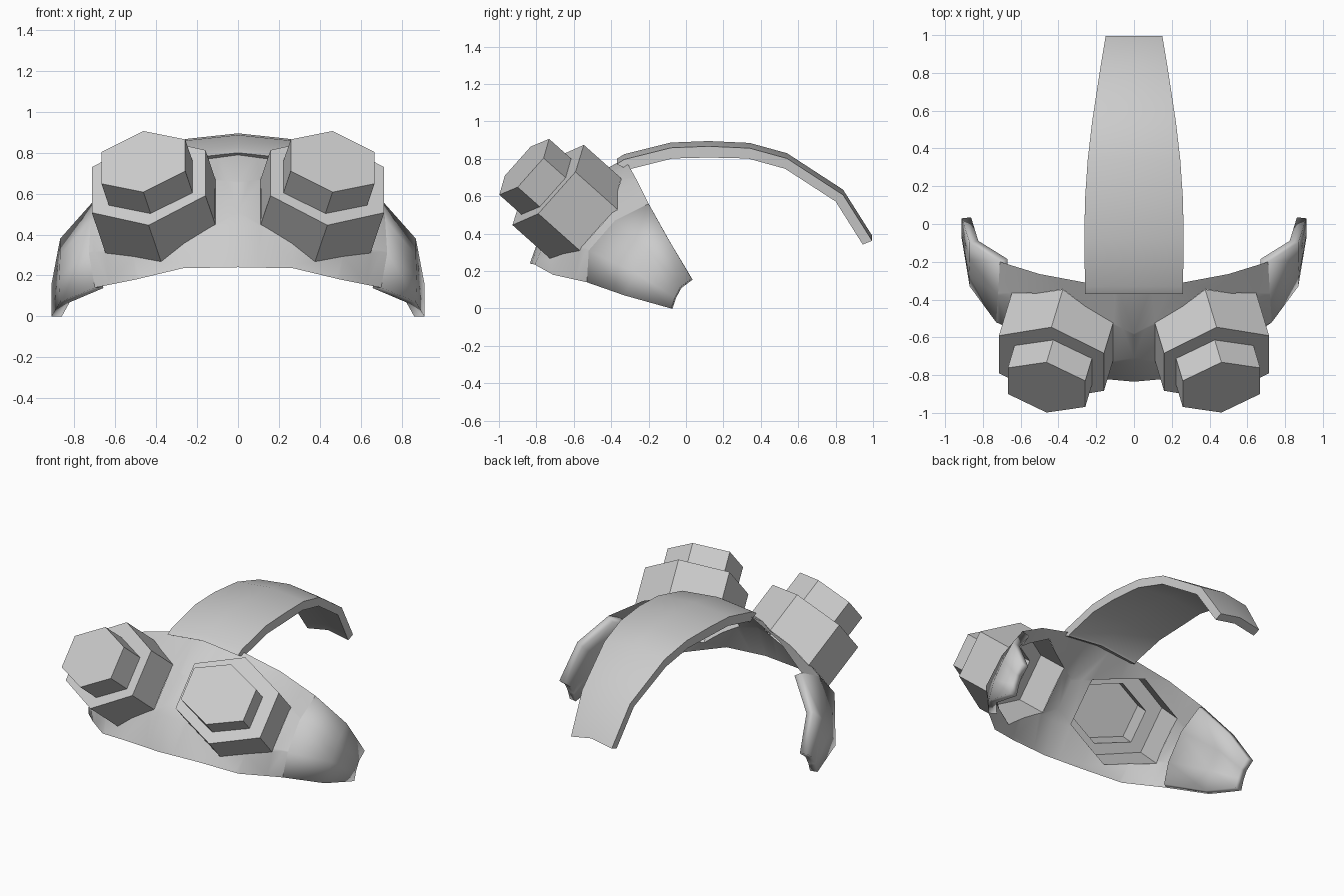
import bpy, bmesh, math
from mathutils import Vector
from mathutils.bvhtree import BVHTree

if "Cube" in bpy.data.objects:
    bpy.data.objects.remove(bpy.data.objects["Cube"])


def add_object(name, bm, angle=35, mirror=True, thickness=0):
    me = bpy.data.meshes.new(name)
    bm.to_mesh(me)
    bm.free()
    ob = bpy.data.objects.new(name, me)
    bpy.context.collection.objects.link(ob)
    bpy.ops.object.select_all(action='DESELECT')
    ob.select_set(True)
    bpy.context.view_layer.objects.active = ob
    bpy.ops.object.shade_smooth_by_angle(angle=math.radians(angle))
    if thickness:
        m = ob.modifiers.new("thickness", 'SOLIDIFY')
        m.thickness = thickness
        m.offset = -1
    if mirror:
        m = ob.modifiers.new("mirror", 'MIRROR')
        m.merge_threshold = 0.001
    return ob


def loft(rows, closed=False):
    """Quads between successive rows of points."""
    bm = bmesh.new()
    vs = [[bm.verts.new(p) for p in r] for r in rows]
    n = len(rows[0])
    for a, b in zip(vs, vs[1:]):
        for j in range(n if closed else n - 1):
            k = (j + 1) % n
            bm.faces.new((a[j], a[k], b[k], b[j]))
    return bm, vs


# Mask stations from the nose to the temple tip, each running top to bottom
stations = [
    [(0, -.33, .80), (0, -.58, .66), (0, -.76, .45), (0, -.835, .24)],
    [(.26, -.31, .77), (.26, -.47, .67), (.26, -.70, .42), (.27, -.81, .235)],
    [(.50, -.265, .69), (.52, -.42, .59), (.52, -.62, .36), (.50, -.71, .18)],
    [(.71, -.20, .56), (.72, -.38, .47), (.73, -.52, .31), (.70, -.53, .14)],
    [(.87, -.10, .38), (.87, -.19, .30), (.875, -.27, .19), (.87, -.33, .07)],
    [(.912, .03, .16), (.912, -.03, .115), (.912, -.06, .06), (.912, -.08, 0)],
]

# Goggle axes: N points out of the lens, U outward, V up
N = Vector((.22, -.73, .65)).normalized()
U = (Vector((1, 0, 0)) - N * N.x).normalized()
V = N.cross(U).normalized()
HEX = [(0, 1), (-1, .52), (-1, -.52), (0, -1), (1, -.52), (1, .52)]
bezel_c = Vector((.437, -.737, .66))
cap_c = Vector((.463, -.865, .757))


def hexagon(c, a, b, cuts=4):
    corners = [c + U * u * a + V * v * b for u, v in HEX]
    return [p.lerp(q, t / cuts)
            for p, q in zip(corners, corners[1:] + corners[:1]) for t in range(cuts)]


bezel = hexagon(bezel_c, .285, .287)
cap = hexagon(cap_c, .21, .20)
depth = (cap_c - bezel_c).dot(N)
cap_base = [p - N * depth for p in cap]

# Mask front shell, with a six-sided opening behind each lens
bm, _ = loft(stations[:4])
tree = BVHTree.FromBMesh(bm)
base = []
for p in bezel:
    hit = tree.ray_cast(p, -N, .5)[0]
    base.append(hit if hit else p - N * .24)
planes = []
for i in range(0, 24, 4):
    side = (bezel[(i + 4) % 24] - bezel[i]).cross(N).normalized()
    planes.append((bezel[i].copy(), side))
for co, no in planes:
    bmesh.ops.bisect_plane(bm, geom=bm.verts[:] + bm.edges[:] + bm.faces[:],
                           dist=1e-5, plane_co=co, plane_no=no)
inside = [f for f in bm.faces
          if all((f.calc_center_median() - co).dot(no) < 0 for co, no in planes)]
bmesh.ops.delete(bm, geom=inside, context='FACES')
add_object("mask_front", bm, 40)

# Thick temple arms
bm, _ = loft(stations[3:])
add_object("temple_arm", bm, 30, thickness=.05)

# Stepped six-sided goggles, open at the back
bm, vs = loft([base, bezel, cap_base, cap], closed=True)
bm.faces.new(vs[-1])
add_object("goggle", bm, 25)

# Strap over the head: y, top z, underside y, underside z, half width
strap = [(-.37, .80, -.30, .765, .26), (-.33, .825, -.29, .775, .26),
         (-.08, .887, -.07, .83, .262), (.12, .895, .12, .835, .26),
         (.34, .885, .33, .83, .245), (.54, .83, .53, .775, .222),
         (.84, .635, .80, .60, .176), (.995, .39, .945, .37, .15)]
rows = []
for y, z, yu, zu, w in strap:
    rows.append([(-w, y, z - .028), (0, y, z), (w, y, z - .028),
                 (w, yu, zu - .028), (0, yu, zu), (-w, yu, zu - .028)])
bm, vs = loft(rows, closed=True)
bm.faces.new(vs[0])
bm.faces.new(vs[-1])
bmesh.ops.recalc_face_normals(bm, faces=bm.faces)
add_object("head_strap", bm, 35, mirror=False)
